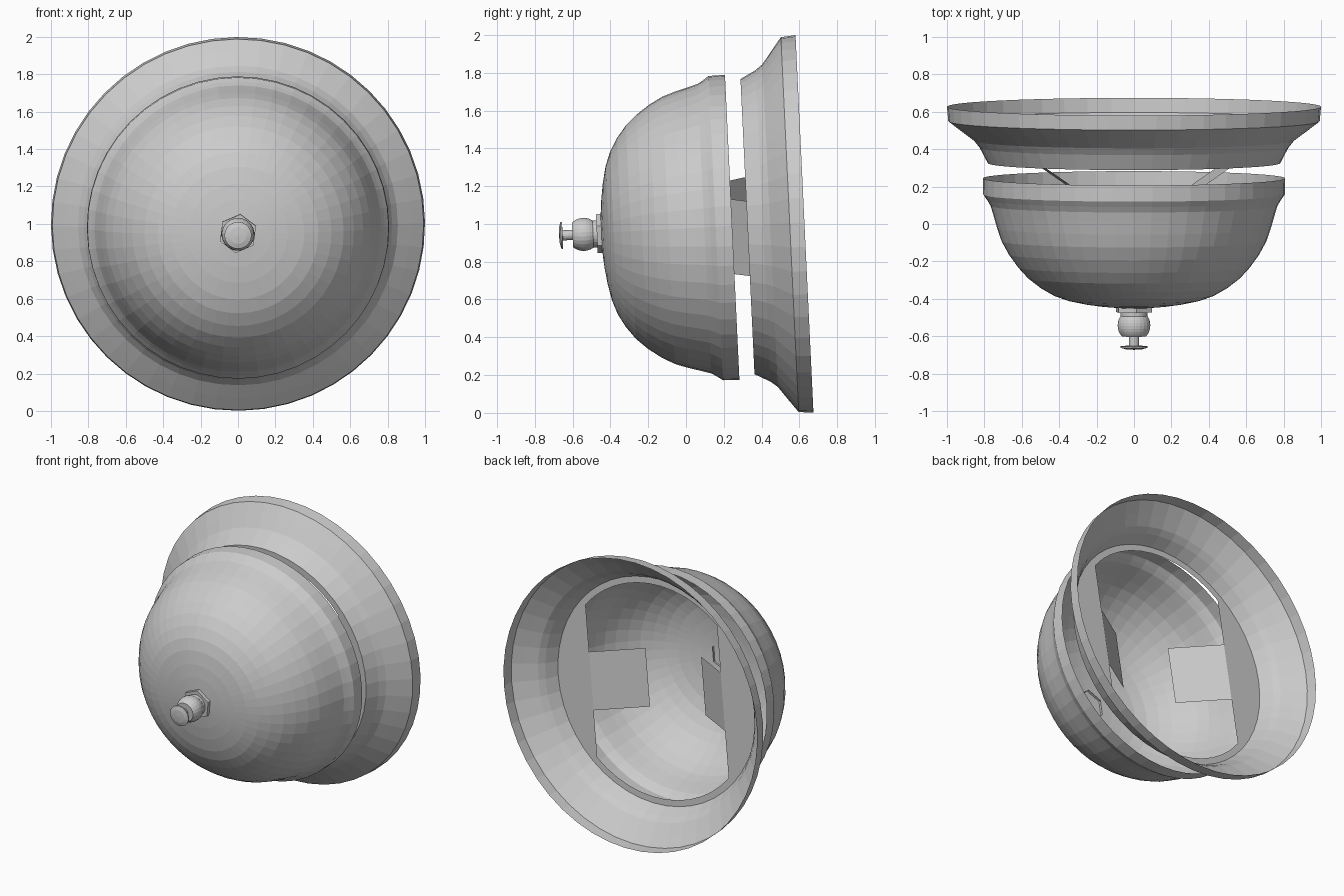
import bpy, bmesh, math
from mathutils import Matrix, Vector

cube = bpy.data.objects.get("Cube")
if cube:
    bpy.data.objects.remove(cube, do_unlink=True)

grey = bpy.data.materials.new("plain grey")
grey.use_nodes = True
grey.diffuse_color = (0.6, 0.6, 0.6, 1)
grey.node_tree.nodes["Principled BSDF"].inputs["Base Color"].default_value = (0.6, 0.6, 0.6, 1)

# Shared frame: local z runs along the lamp axis towards the front,
# which dips slightly, and the whole lamp is rolled a little.
FRAME = (Matrix.Translation((0, 0.627, 1.0))
         @ Matrix.Rotation(math.radians(92.72), 4, 'X')
         @ Matrix.Rotation(math.radians(-7), 4, 'Z'))


def finish(name, bm):
    bm.transform(FRAME)
    mesh = bpy.data.meshes.new(name)
    bm.to_mesh(mesh)
    bm.free()
    mesh.materials.append(grey)
    obj = bpy.data.objects.new(name, mesh)
    bpy.context.collection.objects.link(obj)
    return obj


def lathe(name, profile, sides=48, turn=0.0, clip=None):
    """Spin (depth, radius) points round the axis; radius 0 closes to a point.
    clip limits the x reach of the last ring."""
    bm = bmesh.new()
    rings = []
    for i, (depth, radius) in enumerate(profile):
        if radius == 0:
            rings.append([bm.verts.new((0, 0, depth))] * sides)
            continue
        ring = []
        for k in range(sides):
            a = turn + math.tau * k / sides
            x, y = radius * math.cos(a), radius * math.sin(a)
            if clip and i == len(profile) - 1:
                x = max(-clip, min(clip, x))
            ring.append(bm.verts.new((x, y, depth)))
        rings.append(ring)
    for a, b in zip(rings, rings[1:]):
        for k in range(sides):
            n = (k + 1) % sides
            corners = list(dict.fromkeys((a[k], a[n], b[n], b[k])))
            bm.faces.new(corners)
    return finish(name, bm)


# Flared trim ring with a flat front flange whose opening has straight sides
lathe("trim_ring", [(0, 1.0), (0.078, 0.993), (0.13, 0.925), (0.182, 0.855),
                    (0.22, 0.825), (0.302, 0.782), (0.302, 0.738)], clip=0.52)

# Bowl shade with a stepped rim and a rounded front
lathe("bowl_shade", [(0.383, 0.808), (0.47, 0.806), (0.5, 0.785), (0.53, 0.767),
                     (0.58, 0.752), (0.65, 0.732), (0.72, 0.708), (0.79, 0.67),
                     (0.86, 0.62), (0.92, 0.565), (0.97, 0.5), (1.01, 0.43),
                     (1.037, 0.355), (1.056, 0.265), (1.068, 0.18),
                     (1.076, 0.09), (1.08, 0)])

# Bent tabs reaching from the straight flange edges into the bowl
for side, name in ((1, "left_tab"), (-1, "right_tab")):
    bm = bmesh.new()
    root, tip = (0.52, 0.302), (0.22, 0.51)
    corners = [(root, -0.2), (root, 0.2), (tip, 0.2), (tip, -0.2)]
    bm.faces.new([bm.verts.new((side * x, y, z)) for (x, z), y in corners])
    finish(name, bm)

# Front finial: hexagonal nut, collar, ball, stem and cap
lathe("finial_nut", [(1.06, 0.104), (1.1, 0.104), (1.1, 0)], sides=6, turn=math.pi / 2)
lathe("finial_collar", [(1.1, 0.072), (1.125, 0.072), (1.125, 0)], sides=24)
ball = []
for k in range(9):
    a = math.radians(-42 + 84 * k / 8)
    ball.append((1.17 + 0.088 * math.sin(a), 0.088 * math.cos(a)))
lathe("finial_ball", [(1.111, 0)] + ball + [(1.229, 0)], sides=24)
lathe("finial_stem", [(1.22, 0.027), (1.285, 0.027)], sides=16)
lathe("finial_cap", [(1.28, 0), (1.282, 0.072), (1.29, 0.072),
                     (1.298, 0.045), (1.301, 0)], sides=24)
